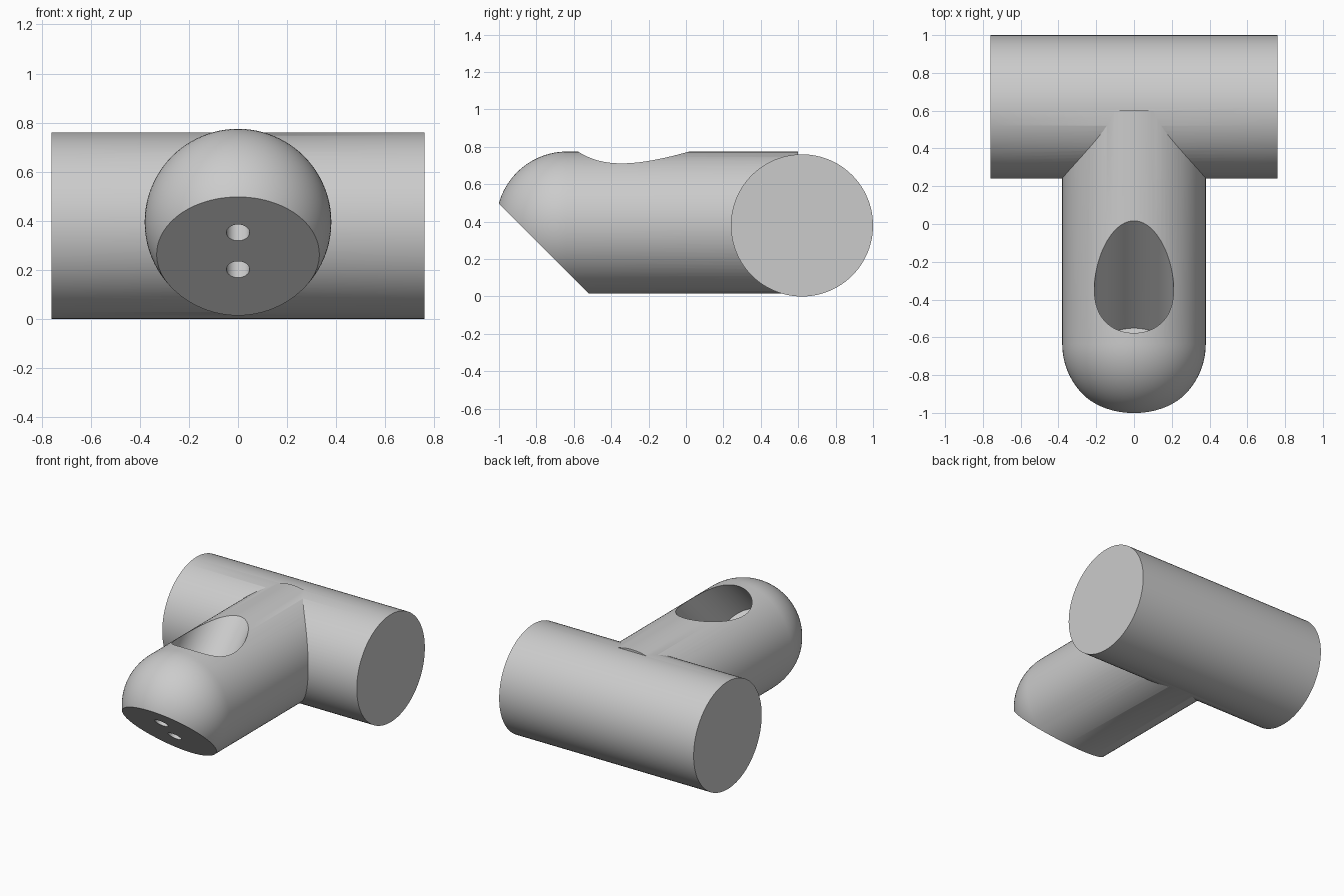
import bpy
import bmesh
from math import pi, sin, cos, radians
from mathutils import Vector, Matrix

cube = bpy.data.objects.get("Cube")
if cube:
    bpy.data.objects.remove(cube, do_unlink=True)

R = 0.38                                 # radius of both main tubes
SPOUT_Z = 0.395                          # height of the spout axis
DOME_Y = -0.635                          # centre of the rounded nose
SLANT = Vector((0, 1, 1)).normalized()   # axis of the cup and outlet bores

grey = bpy.data.materials.new("plain grey")
grey.use_nodes = True
grey.diffuse_color = (0.6, 0.6, 0.6, 1)
grey.node_tree.nodes["Principled BSDF"].inputs["Base Color"].default_value = (0.6, 0.6, 0.6, 1)


def make_object(name, bm):
    bmesh.ops.recalc_face_normals(bm, faces=bm.faces)
    mesh = bpy.data.meshes.new(name)
    bm.to_mesh(mesh)
    bm.free()
    mesh.materials.append(grey)
    obj = bpy.data.objects.new(name, mesh)
    bpy.context.collection.objects.link(obj)
    return obj


def rod(name, start, axis, length, radius, sides):
    """Capped cylinder running from start along axis."""
    bm = bmesh.new()
    axis = Vector(axis).normalized()
    place = Matrix.Translation(Vector(start) + axis * length / 2)
    turn = Vector((0, 0, 1)).rotation_difference(axis).to_matrix().to_4x4()
    bmesh.ops.create_cone(bm, cap_ends=True, segments=sides, radius1=radius,
                          radius2=radius, depth=length, matrix=place @ turn)
    return make_object(name, bm)


def combine(target, other, operation):
    mod = target.modifiers.new(operation, 'BOOLEAN')
    mod.operation = operation
    mod.solver = 'EXACT'
    mod.object = other
    bpy.context.view_layer.objects.active = target
    bpy.ops.object.modifier_apply(modifier=mod.name)
    bpy.data.objects.remove(other, do_unlink=True)


# Spout: a round-nosed profile spun about the y axis
bm = bmesh.new()
steps = 24
profile = [(DOME_Y - R * cos(a), R * sin(a))
           for a in (i * pi / 2 / steps for i in range(steps + 1))]
profile += [(0.6, R), (0.6, 0)]
verts = [bm.verts.new((0, y, SPOUT_Z + r)) for y, r in profile]
edges = [bm.edges.new(pair) for pair in zip(verts, verts[1:])]
bmesh.ops.spin(bm, geom=verts + edges, cent=(0, 0, SPOUT_Z), axis=(0, 1, 0),
               angle=2 * pi, steps=96, use_duplicate=False)
bmesh.ops.remove_doubles(bm, verts=bm.verts, dist=0.0005)

# Slanted flat face under the nose
cut = bmesh.ops.bisect_plane(bm, geom=bm.verts[:] + bm.edges[:] + bm.faces[:],
                             plane_co=(0, -1, 0.497), plane_no=-SLANT, clear_outer=True)
rim = [g for g in cut["geom_cut"] if isinstance(g, bmesh.types.BMEdge)]
bmesh.ops.holes_fill(bm, edges=rim, sides=0)
spout = make_object("spout_with_crossbar", bm)

# Slanted cup with a flat floor, open at the top
combine(spout, rod("cup_cutter", (0, -0.70, 0.355), SLANT, 1.0, 0.21, 96), 'DIFFERENCE')

# Two outlet bores from the slanted face into the cup
for z in (0.2025, 0.3525):
    start = Vector((0, -0.503 - z, z)) - SLANT * 0.05
    combine(spout, rod("outlet_cutter", start, SLANT, 0.25, 0.047, 48), 'DIFFERENCE')

# Crossbar at the back
combine(spout, rod("crossbar", (-0.76, 0.62, R), (1, 0, 0), 1.52, R, 96), 'UNION')

bpy.ops.object.select_all(action='DESELECT')
spout.select_set(True)
bpy.context.view_layer.objects.active = spout
bpy.ops.object.shade_smooth_by_angle(angle=radians(25))
